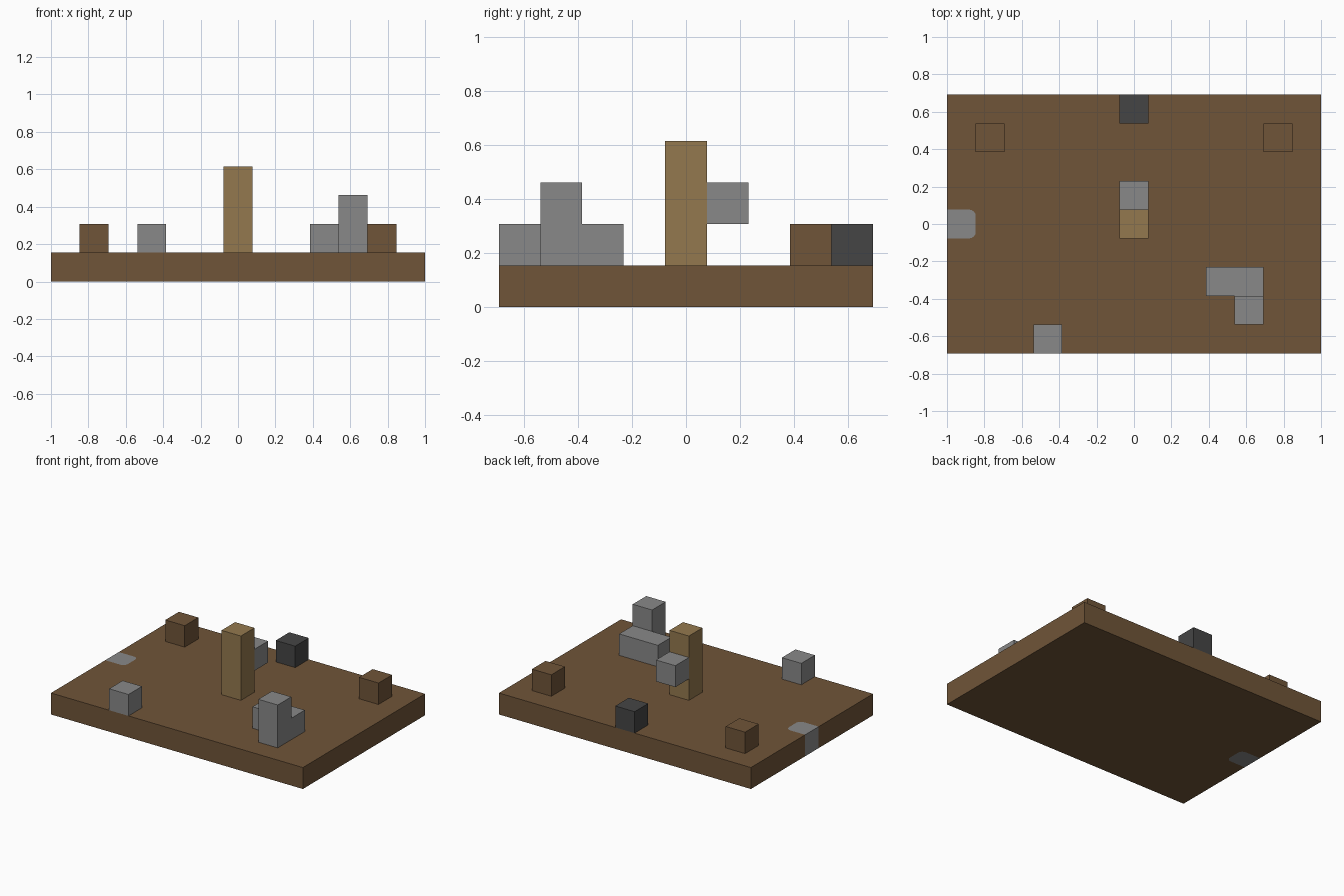
import bpy, bmesh, math

if "Cube" in bpy.data.objects:
    bpy.data.objects.remove(bpy.data.objects["Cube"], do_unlink=True)

U = 2 / 13            # one grid cell
HX, HY = 1.0, 4.5 * U  # half size of the slab


def material(name, rgb):
    m = bpy.data.materials.new(name)
    m.use_nodes = True
    m.diffuse_color = (*rgb, 1)
    m.node_tree.nodes["Principled BSDF"].inputs["Base Color"].default_value = (*rgb, 1)
    return m


brown = material("earth brown", (0.16, 0.09, 0.04))
tan = material("wood tan", (0.295, 0.19, 0.077))
grey = material("stone grey", (0.25, 0.25, 0.25))
dark = material("charcoal", (0.06, 0.06, 0.06))


def prism(name, outline, z0, z1, mat):
    """Extrude a counter-clockwise outline from z0 to z1."""
    bm = bmesh.new()
    face = bm.faces.new([bm.verts.new((x, y, z0)) for x, y in outline])
    top = bmesh.ops.extrude_face_region(bm, geom=[face], use_keep_orig=True)
    for v in top["geom"]:
        if isinstance(v, bmesh.types.BMVert):
            v.co.z = z1
    bmesh.ops.recalc_face_normals(bm, faces=bm.faces)
    mesh = bpy.data.meshes.new(name)
    bm.to_mesh(mesh)
    bm.free()
    mesh.materials.append(mat)
    obj = bpy.data.objects.new(name, mesh)
    bpy.context.collection.objects.link(obj)
    return obj


def block(name, cell, mat, size=(1, 1, 1)):
    """Box starting at a grid cell, sized in whole cells."""
    x, y, z = ((cell[0] - 0.5) * U, (cell[1] - 0.5) * U, cell[2] * U)
    w, d, h = (s * U for s in size)
    return prism(name, [(x, y), (x + w, y), (x + w, y + d), (x, y + d)], z, z + h, mat)


# Rounded stone let into the right edge of the slab
R = 0.035
inlay = [(-HX, -U / 2)]
for side in (-1, 1):
    for i in range(5):
        a = math.radians(-90 + i * 22.5) if side < 0 else math.radians(i * 22.5)
        inlay.append((-HX + U - R + R * math.cos(a),
                      side * (U / 2 - R) + R * math.sin(a)))
inlay.append((-HX, U / 2))
prism("edge_stone", inlay, 0, U, grey)

# Slab with a matching notch
prism("ground_slab", [(-HX, -HY), (HX, -HY), (HX, HY), (-HX, HY)] + inlay[::-1], 0, U, brown)

# Central post with a stone on its back
block("center_post", (0, 0, 1), tan, (1, 1, 3))
block("post_stone", (0, 1, 2), grey)

# Loose blocks
block("right_back_mound", (-5, 3, 1), brown)
block("left_back_mound", (5, 3, 1), brown)
block("back_coal_block", (0, 4, 1), dark)
block("front_stone", (-3, -4, 1), grey)

# Stone wall with a tall corner
block("low_wall", (3, -2, 1), grey, (2, 1, 1))
block("tall_wall", (4, -3, 1), grey, (1, 1, 2))
